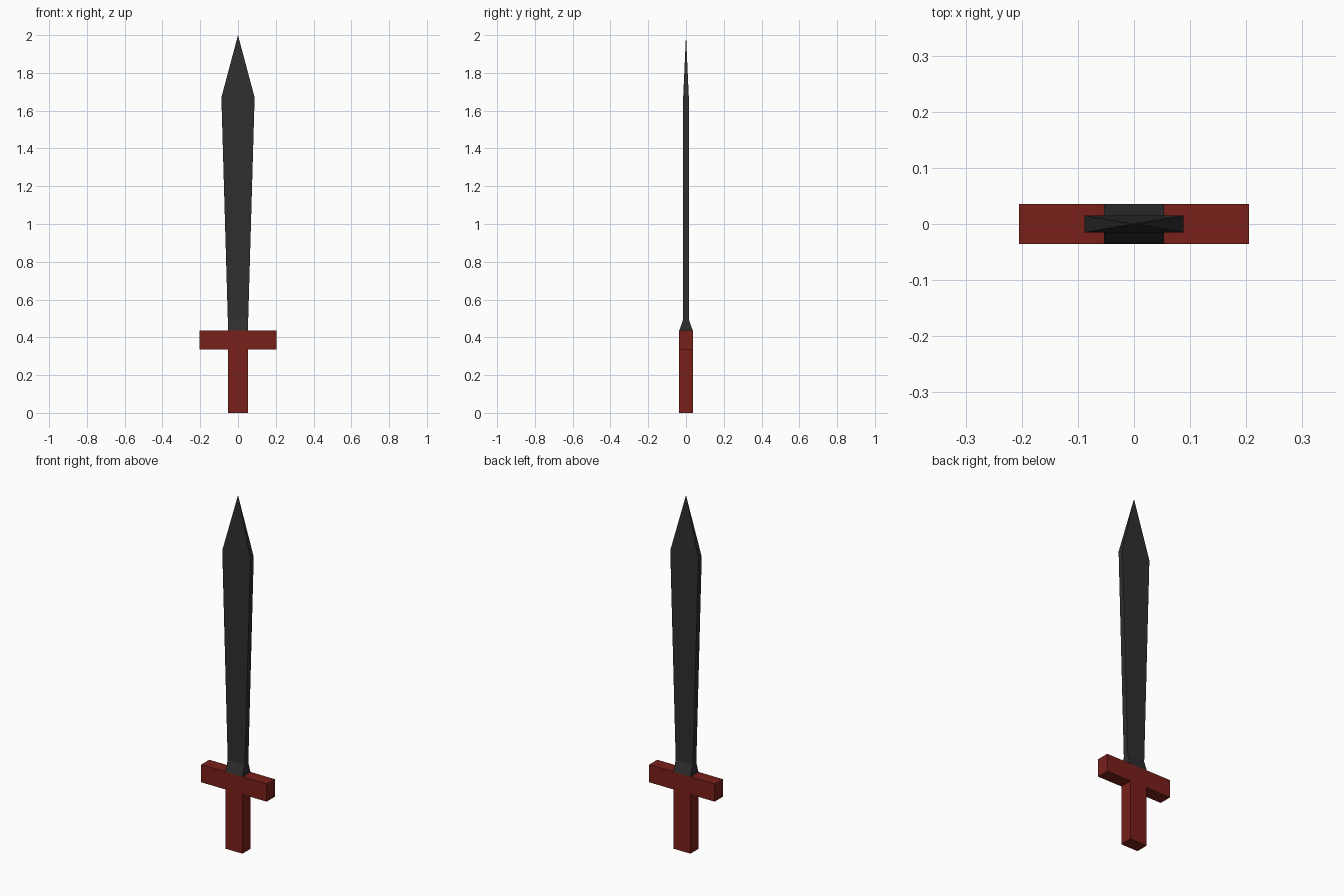
import bpy, bmesh

if "Cube" in bpy.data.objects:
    bpy.data.objects.remove(bpy.data.objects["Cube"])


def make_object(name, bm, colour):
    bmesh.ops.recalc_face_normals(bm, faces=bm.faces)
    mesh = bpy.data.meshes.new(name)
    bm.to_mesh(mesh)
    bm.free()
    mat = bpy.data.materials.new(name + "_material")
    mat.diffuse_color = (*colour, 1)
    mat.use_nodes = True
    mat.node_tree.nodes["Principled BSDF"].inputs["Base Color"].default_value = mat.diffuse_color
    mesh.materials.append(mat)
    obj = bpy.data.objects.new(name, mesh)
    bpy.context.collection.objects.link(obj)
    return obj


HALF_GRIP, HALF_GUARD, HALF_DEPTH = 0.053, 0.205, 0.036
GUARD_BOTTOM, GUARD_TOP = 0.335, 0.435

# Hilt: T-shaped half outline mirrored in x, extruded through y
half = [(HALF_GRIP, 0), (HALF_GRIP, GUARD_BOTTOM),
        (HALF_GUARD, GUARD_BOTTOM), (HALF_GUARD, GUARD_TOP)]
outline = half + [(-x, z) for x, z in reversed(half)]
bm = bmesh.new()
face = bm.faces.new([bm.verts.new((x, -HALF_DEPTH, z)) for x, z in outline])
ext = bmesh.ops.extrude_face_region(bm, geom=[face], use_keep_orig=True)
moved = [g for g in ext["geom"] if isinstance(g, bmesh.types.BMVert)]
bmesh.ops.translate(bm, verts=moved, vec=(0, 2 * HALF_DEPTH, 0))
make_object("hilt", bm, (0.19, 0.014, 0.01))

# Blade: rectangular sections (half width, half thickness, height) to a point
sections = [(HALF_GRIP, HALF_DEPTH, GUARD_TOP),
            (0.054, 0.015, 0.495),
            (0.088, 0.015, 1.67)]
bm = bmesh.new()
rings = [[bm.verts.new((sx * w, sy * t, z))
          for sx, sy in ((-1, -1), (1, -1), (1, 1), (-1, 1))]
         for w, t, z in sections]
for low, high in zip(rings, rings[1:]):
    for i in range(4):
        j = (i + 1) % 4
        bm.faces.new((low[i], low[j], high[j], high[i]))
tip = bm.verts.new((0, 0, 2.0))
for i in range(4):
    bm.faces.new((rings[-1][i], rings[-1][(i + 1) % 4], tip))
make_object("blade", bm, (0.028, 0.028, 0.028))
